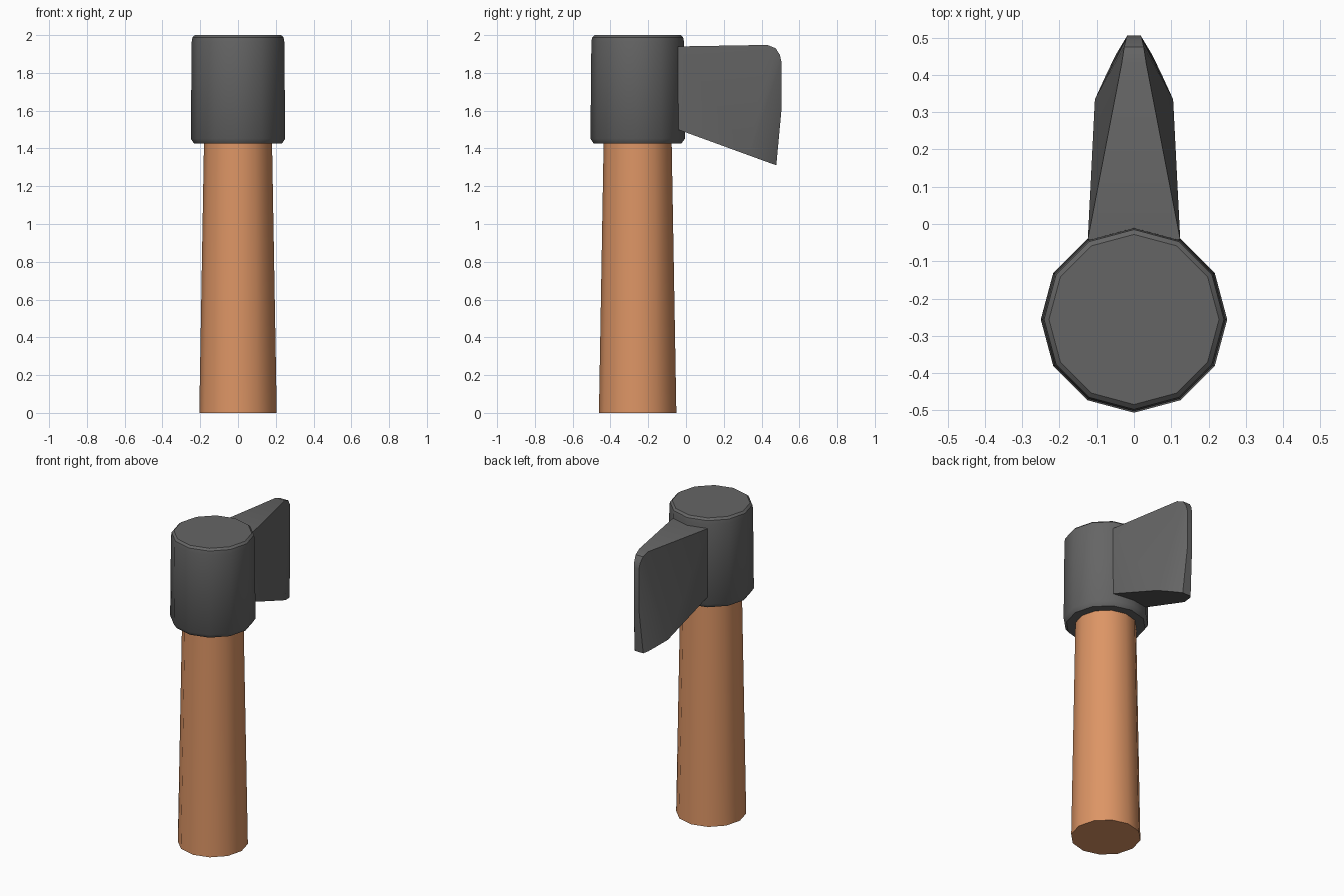
import bpy, bmesh, math

if "Cube" in bpy.data.objects:
    bpy.data.objects.remove(bpy.data.objects["Cube"])

CENTRE_Y = -0.256
SIDES = 12


def material(name, colour):
    mat = bpy.data.materials.new(name)
    mat.diffuse_color = (*colour, 1)
    mat.use_nodes = True
    mat.node_tree.nodes["Principled BSDF"].inputs["Base Color"].default_value = mat.diffuse_color
    return mat


wood = material("warm wood", (0.72, 0.30, 0.13))
iron = material("dark iron", (0.13, 0.13, 0.13))


def add_object(name, bm, mat, angle):
    bmesh.ops.recalc_face_normals(bm, faces=bm.faces)
    mesh = bpy.data.meshes.new(name)
    bm.to_mesh(mesh)
    bm.free()
    mesh.materials.append(mat)
    obj = bpy.data.objects.new(name, mesh)
    bpy.context.collection.objects.link(obj)
    bpy.ops.object.select_all(action='DESELECT')
    obj.select_set(True)
    bpy.context.view_layer.objects.active = obj
    bpy.ops.object.shade_smooth_by_angle(angle=math.radians(angle))
    return obj


def lathe(name, profile, mat):
    """Closed 12-sided turned part from (radius, height) pairs."""
    bm = bmesh.new()
    rings = []
    for r, z in profile:
        rings.append([bm.verts.new((r * math.cos(i * math.tau / SIDES),
                                    CENTRE_Y + r * math.sin(i * math.tau / SIDES), z))
                      for i in range(SIDES)])
    for low, high in zip(rings, rings[1:]):
        for i in range(SIDES):
            j = (i + 1) % SIDES
            bm.faces.new((low[i], low[j], high[j], high[i]))
    bm.faces.new(rings[0])
    bm.faces.new(rings[-1])
    return add_object(name, bm, mat, 35)


# Tapered handle, running up into the head
lathe("handle", [(0.205, 0), (0.18, 1.44)], wood)

# Head collar with softened rims
lathe("head", [(0.233, 1.427), (0.25, 1.452), (0.245, 1.965),
               (0.241, 1.988), (0.228, 2.0)], iron)

# Wedge blade: (half width, y, z) points mirrored in x and wrapped
blade_points = [
    (0.124, -0.042, 1.94), (0.124, -0.042, 1.50),                      # root
    (0.033, 0.43, 1.948), (0.026, 0.475, 1.93), (0.021, 0.497, 1.895),  # rounded top corner
    (0.018, 0.505, 1.86), (0.018, 0.505, 1.60),                        # cutting edge
    (0.105, 0.334, 1.363), (0.072, 0.406, 1.337),                      # flared lower side
    (0.048, 0.455, 1.319), (0.03, 0.478, 1.311),
]
bm = bmesh.new()
for w, y, z in blade_points:
    for side in (-1, 1):
        bm.verts.new((side * w, y, z))
bmesh.ops.convex_hull(bm, input=bm.verts)
add_object("blade", bm, iron, 30)
